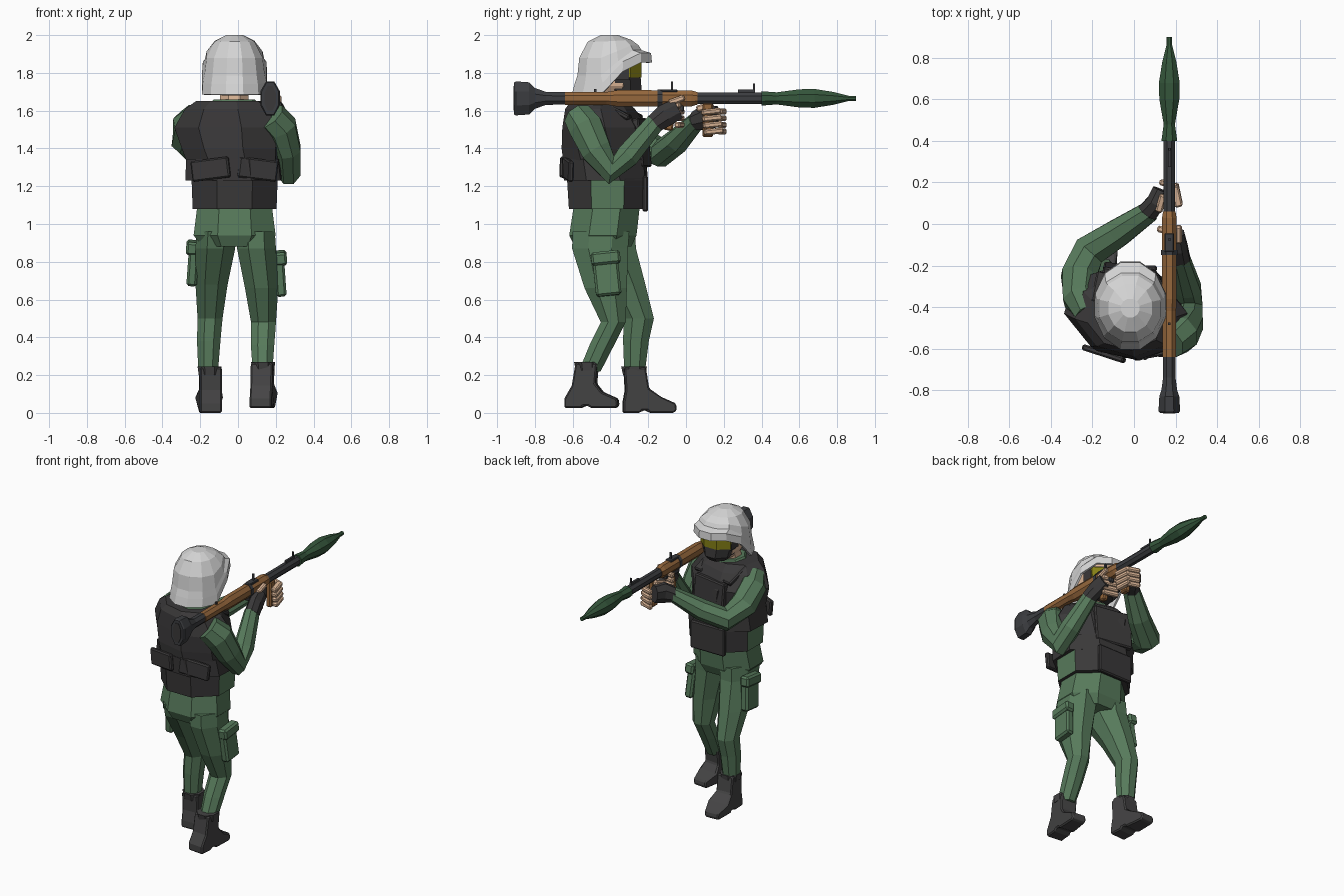
import bpy, bmesh, math
from mathutils import Vector, Matrix

def material(name, r, g, b):
    m = bpy.data.materials.new(name)
    m.diffuse_color = (r, g, b, 1)
    return m

GREEN = material("uniform_green", .095, .195, .105)
BLACK = material("vest_black", .042, .040, .041)
BOOT = material("boot_grey", .058, .057, .058)
STEEL = material("gun_steel", .045, .047, .052)
WOOD = material("wood", .30, .135, .045)
WARHEAD = material("dark_green", .036, .095, .045)
SKIN = material("skin", .72, .47, .31)
WHITE = material("helmet_grey", .66, .66, .66)
YELLOW = material("goggle_yellow", .24, .22, .008)

X, Y, Z = Vector((1, 0, 0)), Vector((0, 1, 0)), Vector((0, 0, 1))

def finish(name, bm, *mats):
    bmesh.ops.recalc_face_normals(bm, faces=bm.faces[:])
    me = bpy.data.meshes.new(name)
    bm.to_mesh(me)
    bm.free()
    ob = bpy.data.objects.new(name, me)
    for m in mats:
        me.materials.append(m)
    bpy.context.collection.objects.link(ob)
    return ob

def bevel(ob, w):
    mod = ob.modifiers.new("bevel", 'BEVEL')
    mod.width, mod.segments = w, 1
    return ob

def loft(name, rows, mat, axis=None, ref=X, n=8, extra=None, rule=None):
    """Skin n-sided rings; row = x, y, z, half width, half depth, [turn in degrees]."""
    bm = bmesh.new()
    pts = [Vector(r[:3]) for r in rows]
    k = 1 / math.cos(math.pi / n)
    rings = []
    for i, r in enumerate(rows):
        t = axis or (pts[min(i + 1, len(pts) - 1)] - pts[max(i - 1, 0)]).normalized()
        u = (ref - t * ref.dot(t)).normalized()
        if len(r) > 5:
            u = Matrix.Rotation(math.radians(r[5]), 3, t) @ u
        v = t.cross(u)
        angs = [(j + .5) * math.tau / n for j in range(n)]
        rings.append([bm.verts.new(pts[i] + k * (u * r[3] * math.cos(a) + v * r[4] * math.sin(a))) for a in angs])
    for a, b in zip(rings, rings[1:]):
        for j in range(n):
            bm.faces.new((a[j], a[(j + 1) % n], b[(j + 1) % n], b[j]))
    bm.faces.new(rings[0][::-1])
    bm.faces.new(rings[-1])
    bm.normal_update()
    if rule:
        for f in bm.faces:
            f.material_index = int(rule(f))
    return finish(name, bm, mat, *([extra] if extra else []))

def box(name, c, s, mat, b=.008, rot=(0, 0, 0)):
    bm = bmesh.new()
    bmesh.ops.create_cube(bm, size=1)
    bmesh.ops.scale(bm, vec=s, verts=bm.verts)
    ob = finish(name, bm, mat)
    ob.location = c
    ob.rotation_euler = [math.radians(a) for a in rot]
    return bevel(ob, b) if b else ob

# Helmet: dome rings whose lower edge rises toward the brim
bm = bmesh.new()
rings, n = [], 12
for rx, y0, y1, zb, zf in [(.172, -.605, -.18, 1.685, 1.855), (.168, -.59, -.185, 1.74, 1.905),
                           (.160, -.575, -.235, 1.785, 1.92), (.148, -.565, -.25, 1.88, 1.945),
                           (.105, -.52, -.29, 1.965, 1.975), (.045, -.45, -.36, 2.0, 2.0)]:
    ring = []
    for j in range(n):
        a = (j + .5) * math.tau / n
        y = (y0 + y1) / 2 + (y1 - y0) / 2 * math.sin(a) * 1.035
        f = min(1, max(0, (y + .45) / .16))
        ring.append(bm.verts.new((-.018 + rx * math.cos(a) * 1.035, y, zb + (zf - zb) * f)))
    rings.append(ring)
for a, b in zip(rings, rings[1:]):
    for j in range(n):
        bm.faces.new((a[j], a[(j + 1) % n], b[(j + 1) % n], b[j]))
bm.faces.new(rings[-1])
helmet = finish("helmet", bm, WHITE)
sol = helmet.modifiers.new("shell", 'SOLIDIFY')
sol.thickness, sol.offset = .015, -1

# Head, face mask and goggles
loft("neck", [(-.02, -.45, 1.58, .075, .08), (-.02, -.43, 1.72, .075, .08)], SKIN, Z)
loft("head", [(-.02, -.40, 1.68, .07, .10), (-.02, -.39, 1.73, .10, .135),
              (-.02, -.39, 1.90, .115, .14)], SKIN, Z)
loft("face_mask", [(-.02, -.34, 1.675, .06, .075), (-.02, -.335, 1.71, .09, .10),
                   (-.02, -.335, 1.775, .11, .095)], BLACK, Z)
loft("goggle_frame", [(-.02, -.34, 1.765, .118, .09), (-.02, -.34, 1.865, .118, .09)], BLACK, Z)
loft("goggle_lens", [(-.02, -.335, 1.775, .115, .10), (-.02, -.335, 1.855, .118, .10)], YELLOW, Z)

# Jacket and vest; vest sides are open to the jacket low down
loft("jacket", [(-.018, -.44, .88, .17, .15), (-.018, -.44, .94, .217, .178),
                (-.018, -.42, 1.09, .198, .175), (-.018, -.42, 1.25, .20, .17)], GREEN, Z)
loft("collar", [(-.02, -.45, 1.59, .17, .14, -12), (-.02, -.44, 1.66, .10, .10, -12)], GREEN, Z)
side = lambda f: abs(f.normal.x) > .9
loft("vest_lower", [(-.018, -.415, 1.08, .222, .205), (-.018, -.415, 1.24, .228, .215)], BLACK, Z,
     extra=GREEN, rule=side)
loft("vest_belt", [(-.022, -.425, 1.23, .252, .215, -3), (-.022, -.43, 1.345, .245, .215, -6)], BLACK, Z)
loft("vest_upper", [(-.02, -.43, 1.30, .23, .205, -8), (-.03, -.43, 1.40, .255, .21, -13),
                    (-.04, -.43, 1.51, .285, .20, -16), (-.045, -.455, 1.61, .225, .165, -16),
                    (-.045, -.465, 1.65, .17, .13, -14)], BLACK, Z)
box("vest_front_panel", (-.02, -.215, 1.16), (.26, .03, .19), BLACK)
box("vest_chest_panel", (-.02, -.235, 1.43), (.26, .04, .26), BLACK, rot=(6, 0, -10))
for s in (-1, 1):
    box("shoulder_strap", (-.03 + s * .13, -.34 - s * .03, 1.6), (.07, .17, .03), BLACK, rot=(-28, 0, -12))
    box("back_flap", (-.02 + s * .125, -.625, 1.29), (.21, .03, .11), BLACK, rot=(0, s * 7, s * 14 - 4))

# Arms
loft("right_arm", [(.17, -.57, 1.57, .08, .075), (.225, -.53, 1.51, .085, .09), (.262, -.475, 1.39, .07, .08),
                   (.268, -.395, 1.285, .062, .075), (.262, -.31, 1.36, .06, .062),
                   (.22, -.16, 1.54, .045, .05)], GREEN)
loft("left_arm", [(-.22, -.43, 1.58, .06, .065), (-.255, -.36, 1.53, .085, .085), (-.265, -.25, 1.44, .08, .085),
                  (-.215, -.13, 1.375, .07, .08), (-.08, -.045, 1.44, .062, .068),
                  (.075, .06, 1.55, .042, .05)], GREEN, ref=Z)

# Gloves and bare fingers
loft("right_glove", [(.225, -.17, 1.53, .045, .05), (.215, -.11, 1.575, .042, .06),
                     (.205, -.045, 1.61, .035, .055)], BLACK)
loft("left_glove", [(.065, .055, 1.545, .05, .05), (.105, .105, 1.565, .065, .045),
                    (.13, .165, 1.57, .055, .04)], BLACK, ref=Z)
for i in range(4):
    z = 1.49 + i * .035
    box("left_finger", (.205, .145 - i * .004, z), (.04, .105, .031), SKIN, rot=(6, 0, 12))
    box("left_fingertip", (.165, .19, z), (.09, .03, .031), SKIN, rot=(0, 0, -18))
    box("right_finger", (.165, -.035, z + .035), (.11, .032, .031), SKIN, rot=(0, 0, -14))
box("right_index_finger", (.215, -.05, 1.655), (.03, .09, .032), SKIN, rot=(20, 0, 0))
box("left_thumb", (.13, .10, 1.62), (.035, .09, .035), SKIN, rot=(15, 0, -15))

# Legs
loft("right_leg", [(.095, -.45, .96, .10, .15), (.098, -.455, .87, .103, .148), (.125, -.425, .66, .088, .112),
                   (.135, -.385, .48, .066, .066), (.13, -.445, .36, .062, .065),
                   (.13, -.51, .22, .052, .058)], GREEN, Z)
loft("left_leg", [(-.115, -.43, .96, .105, .16), (-.12, -.415, .87, .105, .15), (-.14, -.325, .68, .085, .11),
                  (-.148, -.25, .5, .066, .08), (-.155, -.265, .38, .062, .068),
                  (-.158, -.272, .22, .052, .055)], GREEN, Z)
for tag, sx, x, y, z in (("right", 1, .222, -.42, .735), ("left", -1, -.238, -.36, .79)):
    box(tag + "_thigh_pouch", (x, y, z), (.055, .135, .23), GREEN, .012, (6, -sx * 4, 0))
    box(tag + "_pouch_flap", (x + sx * .004, y - .005, z + .085), (.065, .155, .07), GREEN, .012, (6, -sx * 4, 0))

# Boots: side profile extruded across, plus a cuff
def boot(name, x, heel, z0, lean, yaw):
    prof = [(0, 0), (.09, 0), (.10, .012), (.13, .012), (.14, 0), (.27, 0), (.285, .015), (.28, .05), (.20, .085),
            (.135 + lean * .5, .13), (.115 + lean, .24), (lean, .24), (.01 + lean * .5, .12), (0, .05)]
    bm = bmesh.new()
    f = bm.faces.new([bm.verts.new((-.058, p[0] - .14, p[1])) for p in prof])
    g = bmesh.ops.extrude_face_region(bm, geom=[f])
    bmesh.ops.translate(bm, vec=(.116, 0, 0), verts=[v for v in g["geom"] if isinstance(v, bmesh.types.BMVert)])
    for v in bm.verts:
        if v.co.z < .09 and v.co.y > 0:
            v.co.x *= 1.15 if v.co.y < .12 else .85
    ob = finish(name, bm, BOOT)
    ob.location = (x, heel + .14, z0)
    ob.rotation_euler.z = math.radians(yaw)
    bevel(ob, .012)
    loft(name + "_cuff", [(x, heel + .057 + lean, z0 + .20, .058, .06),
                          (x, heel + .055 + lean, z0 + .245, .064, .068)], BOOT, Z)

boot("right_boot", .133, -.64, .025, .06, -6)
boot("left_boot", -.15, -.335, 0, .005, 3)

# Launcher along y
CX, CZ = .17, 1.665
def barrel(name, rows, mat, n=8):
    return loft(name, [(CX, y, CZ, rx, rz) for y, rx, rz in rows], mat, Y, n=n)

barrel("rear_bell", [(-.91, .045, .085), (-.90, .052, .09), (-.83, .048, .085), (-.80, .038, .055),
                     (-.74, .03, .034), (-.63, .03, .033)], STEEL)
barrel("bell_opening", [(-.913, .03, .065), (-.905, .03, .065)], BLACK)
barrel("rear_wood", [(-.64, .033, .034), (-.42, .033, .034), (-.36, .035, .044), (.03, .035, .042),
                     (.06, .03, .033)], WOOD)
barrel("front_tube", [(.05, .027, .031), (.40, .027, .031)], STEEL)
barrel("warhead", [(.40, .038, .038), (.48, .027, .032), (.60, .048, .048), (.68, .05, .05), (.78, .034, .034),
                   (.86, .014, .014), (.90, .013, .013)], WARHEAD)
barrel("clamp_band", [(-.15, .039, .047), (-.125, .039, .047)], STEEL)
box("sight_base", (CX, -.09, CZ + .04), (.045, .09, .016), STEEL, .004)
box("rear_sight", (CX, -.075, 1.725), (.014, .01, .06), STEEL, 0)
box("front_sight_rail", (CX, .32, 1.703), (.014, .09, .016), STEEL, 0)
box("front_sight", (CX, .36, 1.72), (.01, .01, .045), STEEL, 0)
box("tail_sight", (CX, -.48, 1.705), (.012, .012, .02), STEEL, 0)
box("trigger_housing", (CX, -.08, 1.615), (.035, .14, .04), STEEL, .006)
box("trigger_grip", (CX, -.085, 1.56), (.036, .05, .13), WOOD, .008, (-10, 0, 0))
box("front_grip", (CX, .115, 1.55), (.04, .055, .18), WOOD, .008)
